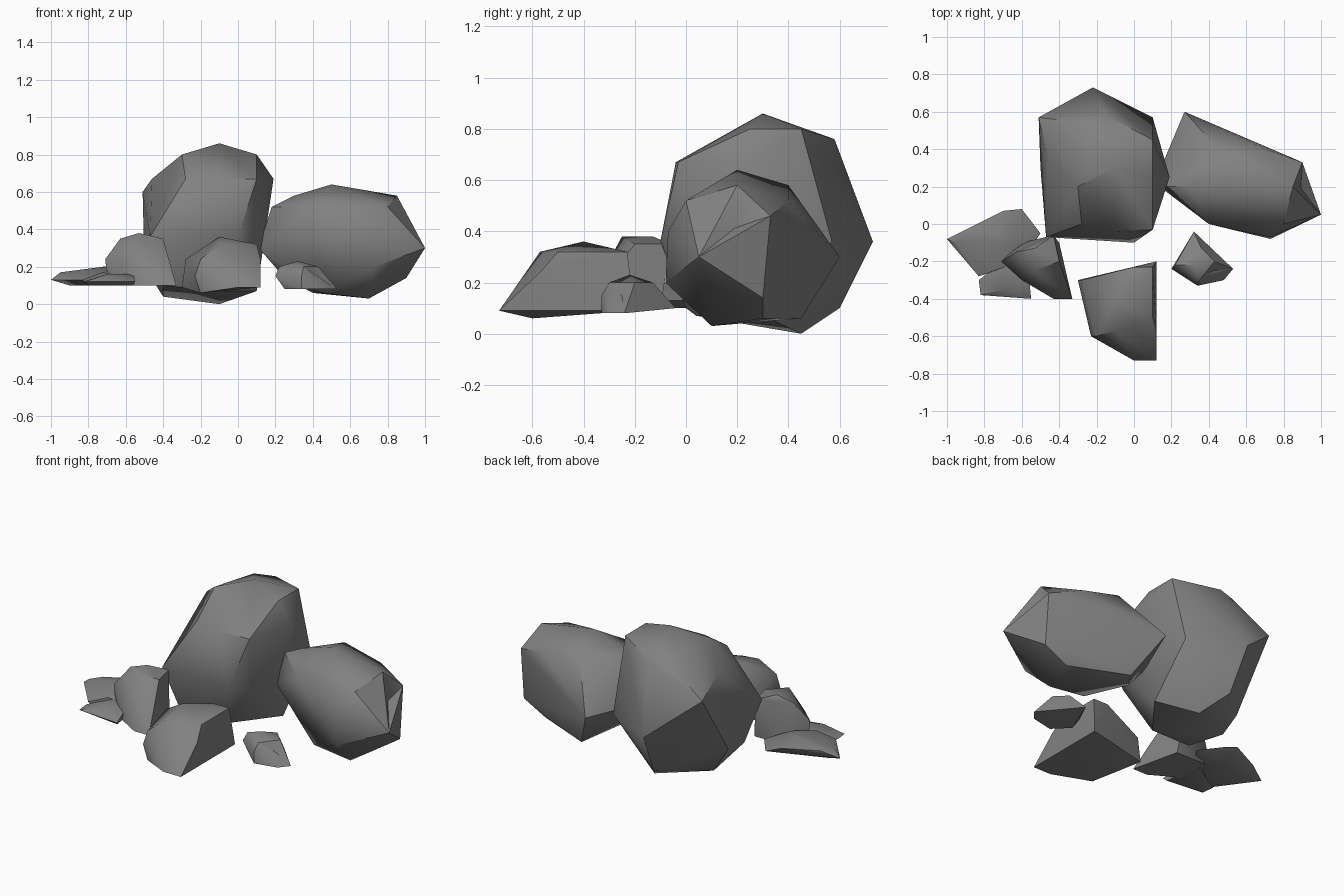
import bpy
import bmesh
from math import radians
from mathutils import Vector

cube = bpy.data.objects.get("Cube")
if cube:
    bpy.data.objects.remove(cube, do_unlink=True)


def make_material(name, colour):
    material = bpy.data.materials.new(name)
    material.use_nodes = True
    material.diffuse_color = colour
    shader = next(n for n in material.node_tree.nodes if n.type == 'BSDF_PRINCIPLED')
    shader.inputs["Base Color"].default_value = colour
    shader.inputs["Roughness"].default_value = 0.9
    return material


grey = 0.22
stone = make_material("stone grey", (grey, grey, grey, 1))


def chip(bm, centre):
    """Pull the middle of the facet closest to the given point inward."""
    target = Vector(centre)
    facet = min(bm.faces, key=lambda face: (face.calc_center_median() - target).length)
    poked = bmesh.ops.poke(bm, faces=[facet])
    middle = poked["verts"][0]
    middle.co = middle.co.lerp(target, 0.6)


def boulder(name, *contours, chips=()):
    """Wrap a faceted hull around contours, each a height and its corners."""
    bm = bmesh.new()
    for height, *corners in contours:
        for x, y in corners:
            bm.verts.new((x, y, height))
    hull = bmesh.ops.convex_hull(bm, input=list(bm.verts))
    spare = set(hull["geom_interior"]) | set(hull["geom_unused"])
    loose = [item for item in spare if isinstance(item, bmesh.types.BMVert)]
    bmesh.ops.delete(bm, geom=loose, context='VERTS')
    for centre in chips:
        chip(bm, centre)
    bmesh.ops.recalc_face_normals(bm, faces=list(bm.faces))

    mesh = bpy.data.meshes.new(name)
    bm.to_mesh(mesh)
    bm.free()
    mesh.materials.append(stone)
    rock = bpy.data.objects.new(name, mesh)
    bpy.context.collection.objects.link(rock)
    bpy.ops.object.select_all(action='DESELECT')
    rock.select_set(True)
    bpy.context.view_layer.objects.active = rock
    bpy.ops.object.shade_smooth_by_angle(angle=radians(38))


# Tall boulder at the back: crown, shoulders, waist, underside
boulder(
    "tall_boulder",
    (.86, (-.1, .3)),
    (.8, (.1, .45), (.1, .25), (-.3, .2)),
    (.76, (-.27, .54), (-.15, .58)),
    (.67, (-.46, .35), (-.28, 0), (-.1, -.04), (.1, -.03), (.19, .25)),
    (.6, (-.51, .57)),
    (.36, (-.47, -.07), (0, -.1), (.1, 0), (-.22, .73), (.1, .57)),
    (.2, (-.5, .3)),
    (.1, (-.4, 0), (-.2, .6)),
    (.07, (.1, .3), (-.1, .04)),
    (.04, (-.4, .3)),
    (0, (-.1, .45)),
)

# Broad boulder leaning beside it
boulder(
    "broad_boulder",
    (.64, (.5, .2)),
    (.58, (.3, .2), (.45, .4), (.85, .2)),
    (.52, (.18, .2), (.7, .4), (.8, 0), (.4, 0)),
    (.46, (.9, .33)),
    (.4, (.73, -.07), (.57, .47)),
    (.3, (1, .05), (.11, .22), (.27, .6)),
    (.2, (.73, -.08)),
    (.14, (.9, .3), (.25, .25)),
    (.06, (.45, .1), (.4, .45), (.75, .3)),
    (.03, (.7, .1)),
    chips=[(.87, .2, .4)],
)

# Wedge rock in front
boulder(
    "wedge_rock",
    (.36, (-.1, -.4)),
    (.32, (-.1, -.57), (0, -.55), (.1, -.5), (.1, -.23), (0, -.23)),
    (.24, (-.2, -.6), (.12, -.57), (-.28, -.3)),
    (.15, (-.23, -.6)),
    (.09, (.12, -.73), (0, -.73), (.12, -.2), (-.3, -.3)),
    (.06, (-.2, -.6)),
)

# Mid-sized rock on the side
boulder(
    "side_rock",
    (.38, (-.53, -.13), (-.53, -.25)),
    (.35, (-.43, -.06), (-.63, -.15), (-.4, -.2)),
    (.24, (-.71, -.2), (-.6, -.3), (-.43, -.3)),
    (.15, (-.7, -.2)),
    (.1, (-.33, -.4), (-.43, -.4), (-.4, -.1), (-.6, -.3), (-.6, -.1)),
)

# Flat slab at the outer edge, with a lower ledge in front of it
boulder(
    "flat_slab",
    (.2, (-.72, -.05), (-.65, -.1)),
    (.17, (-.7, .07), (-.95, -.1), (-.9, -.03), (-.72, -.24)),
    (.13, (-1, -.08), (-.6, .08), (-.5, -.05), (-.83, -.28), (-.6, -.2)),
    (.1, (-.8, -.27), (-.9, -.1), (-.6, 0)),
)
boulder(
    "slab_ledge",
    (.16, (-.7, -.2), (-.7, -.35), (-.56, -.3)),
    (.12, (-.83, -.3), (-.82, -.38), (-.55, -.4)),
    (.1, (-.8, -.35), (-.56, -.38), (-.6, -.15)),
)

# Small pebble
boulder(
    "pebble",
    (.23, (.32, -.22)),
    (.2, (.43, -.2), (.35, -.3), (.22, -.22), (.36, -.13)),
    (.15, (.2, -.24), (.25, -.16), (.34, -.33), (.44, -.18)),
    (.1, (.32, -.04)),
    (.08, (.53, -.24), (.48, -.3), (.34, -.33), (.25, -.24)),
    chips=[(.42, -.25, .14)],
)
